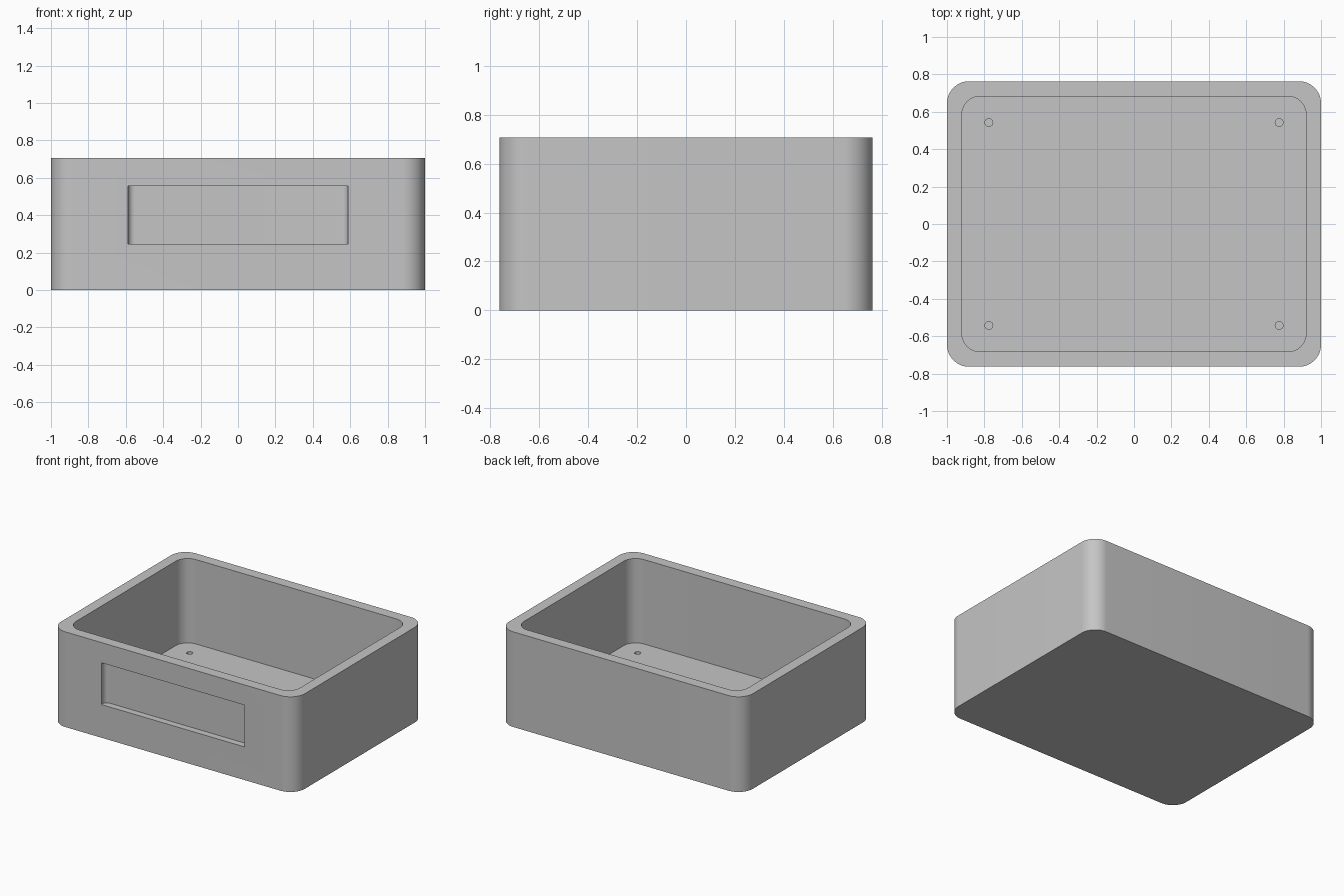
import bpy, bmesh, math

if "Cube" in bpy.data.objects:
    bpy.data.objects.remove(bpy.data.objects["Cube"], do_unlink=True)

HALF_X, HALF_Y, HEIGHT = 1.0, 0.763, 0.706
WALL, FLOOR = 0.08, 0.08

grey = bpy.data.materials.new("light grey")
grey.use_nodes = True
colour = (0.56, 0.56, 0.56, 1)
grey.diffuse_color = colour
grey.node_tree.nodes["Principled BSDF"].inputs["Base Color"].default_value = colour


def rounded_block(name, hx, hy, z0, z1, radius, centre=(0, 0), segments=16):
    """Upright prism with rounded vertical edges."""
    bm = bmesh.new()
    ring = []
    for quarter, (sx, sy) in enumerate([(1, 1), (-1, 1), (-1, -1), (1, -1)]):
        # a full-radius block is a cylinder, so skip repeated points
        last = segments if radius >= min(hx, hy) else segments + 1
        for i in range(last):
            a = (quarter + i / segments) * math.pi / 2
            ring.append(bm.verts.new((
                centre[0] + sx * (hx - radius) + radius * math.cos(a),
                centre[1] + sy * (hy - radius) + radius * math.sin(a), z0)))
    base = bm.faces.new(ring)
    top = bmesh.ops.extrude_face_region(bm, geom=[base])
    bmesh.ops.translate(bm, vec=(0, 0, z1 - z0),
                        verts=[v for v in top["geom"] if isinstance(v, bmesh.types.BMVert)])
    bmesh.ops.recalc_face_normals(bm, faces=bm.faces)
    mesh = bpy.data.meshes.new(name)
    bm.to_mesh(mesh)
    bm.free()
    mesh.materials.append(grey)
    obj = bpy.data.objects.new(name, mesh)
    bpy.context.collection.objects.link(obj)
    return obj


# Open tray body
body = rounded_block("tray_body", HALF_X, HALF_Y, 0, HEIGHT, 0.118)

# Inner cavity and shallow front recess
cutters = [
    rounded_block("cavity_cutter", HALF_X - WALL, HALF_Y - WALL, FLOOR, HEIGHT + 0.2, 0.098),
    rounded_block("front_recess_cutter", 0.588, 0.15, 0.246, 0.556, 0.035,
                  centre=(0, -HALF_Y - 0.1)),
]

# Blind screw holes in the floor
for sx in (-1, 1):
    for sy in (-1, 1):
        cutters.append(rounded_block("screw_hole_cutter", 0.021, 0.021, FLOOR - 0.045,
                                     FLOOR + 0.05, 0.021, (sx * 0.776, sy * 0.542), 6))

bpy.ops.object.select_all(action="DESELECT")
bpy.context.view_layer.objects.active = body
body.select_set(True)
for cutter in cutters:
    cut = body.modifiers.new(cutter.name, "BOOLEAN")
    cut.operation, cut.solver, cut.object = "DIFFERENCE", "EXACT", cutter
    bpy.ops.object.modifier_apply(modifier=cut.name)
    bpy.data.objects.remove(cutter, do_unlink=True)

bpy.ops.object.shade_smooth_by_angle(angle=math.radians(30))
